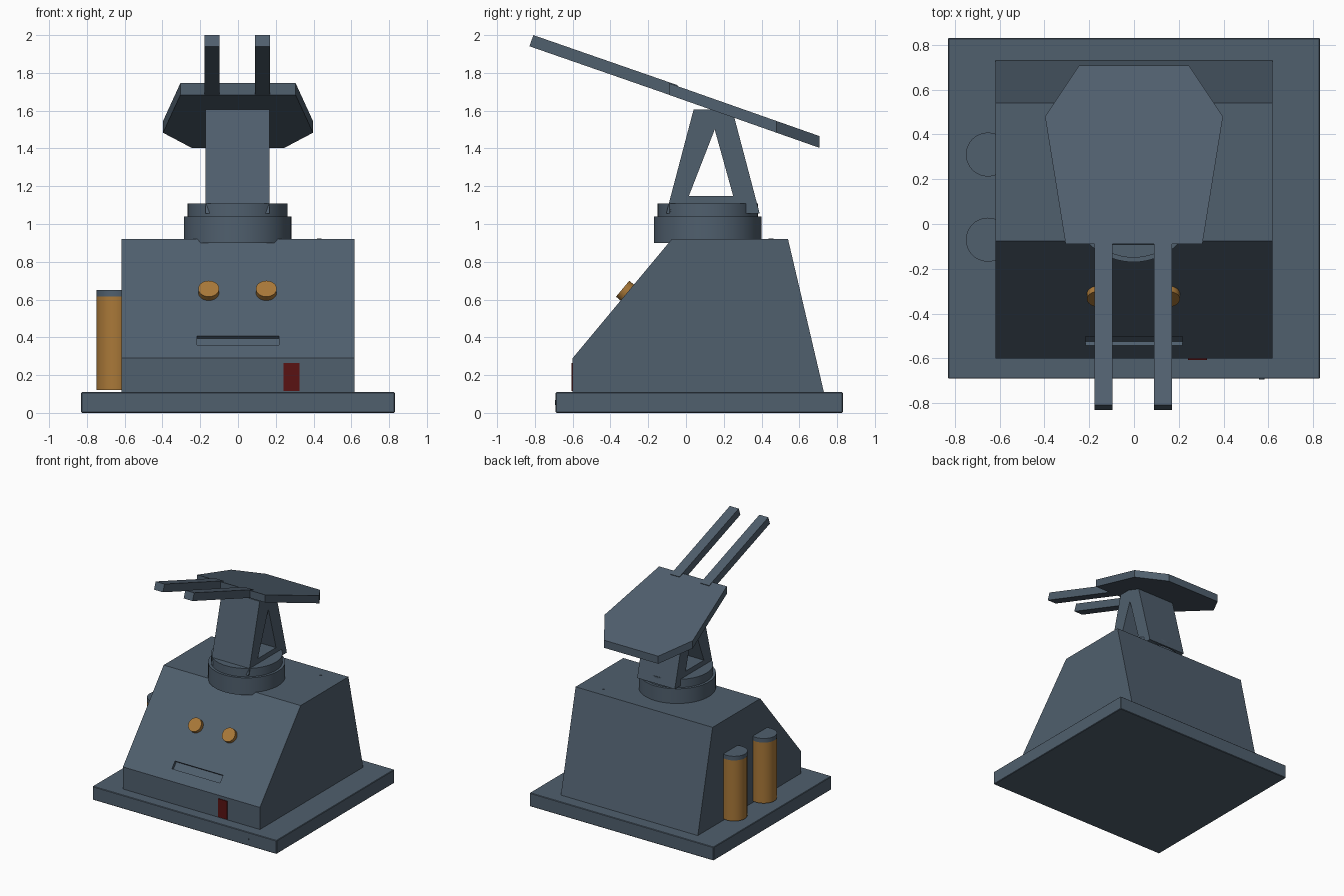
import bpy
import bmesh
import math
from mathutils import Vector

cube = bpy.data.objects.get("Cube")
if cube:
    bpy.data.objects.remove(cube, do_unlink=True)


def material(name, rgb):
    m = bpy.data.materials.new(name)
    m.use_nodes = True
    m.diffuse_color = (*rgb, 1)
    m.node_tree.nodes["Principled BSDF"].inputs["Base Color"].default_value = (*rgb, 1)
    return m


STEEL = material("blue_grey_steel", (0.08, 0.115, 0.155))
AMBER = material("amber", (0.40, 0.19, 0.04))
RED = material("dark_red", (0.10, 0.006, 0.006))


def prism(name, points, offset, mat):
    """Solid swept from a 3D outline along an offset vector."""
    bm = bmesh.new()
    face = bm.faces.new([bm.verts.new(p) for p in points])
    swept = bmesh.ops.extrude_face_region(bm, geom=[face])["geom"]
    bmesh.ops.translate(bm, vec=offset,
                        verts=[v for v in swept if isinstance(v, bmesh.types.BMVert)])
    bmesh.ops.recalc_face_normals(bm, faces=bm.faces)
    mesh = bpy.data.meshes.new(name)
    bm.to_mesh(mesh)
    bm.free()
    obj = bpy.data.objects.new(name, mesh)
    bpy.context.collection.objects.link(obj)
    mesh.materials.append(mat)
    return obj


def side_prism(name, profile, x0, x1, mat):
    """Side profile (y, z) swept across x."""
    return prism(name, [(x0, y, z) for y, z in profile], (x1 - x0, 0, 0), mat)


def box(name, lo, hi, mat):
    (x0, y0, z0), (x1, y1, z1) = lo, hi
    return side_prism(name, [(y0, z0), (y1, z0), (y1, z1), (y0, z1)], x0, x1, mat)


def cylinder(name, start, axis, radius, length, mat, sides=40):
    axis = Vector(axis).normalized()
    bpy.ops.mesh.primitive_cylinder_add(
        vertices=sides, radius=radius, depth=length,
        location=Vector(start) + axis * length / 2,
        rotation=axis.to_track_quat('Z', 'Y').to_euler())
    obj = bpy.context.object
    obj.name = name
    obj.data.materials.append(mat)
    bpy.ops.object.shade_smooth_by_angle(angle=math.radians(30))
    return obj


def cut(obj, cutter):
    mod = obj.modifiers.new("cut", 'BOOLEAN')
    mod.operation = 'DIFFERENCE'
    mod.solver = 'EXACT'
    mod.object = cutter
    cutter.hide_render = True
    bpy.context.view_layer.objects.active = obj
    bpy.ops.object.modifier_apply(modifier=mod.name)
    bpy.data.objects.remove(cutter, do_unlink=True)


# Base slab
base = box("base_slab", (-0.83, -0.69, 0), (0.83, 0.83, 0.11), STEEL)
bevel = base.modifiers.new("soft_edges", 'BEVEL')
bevel.width = 0.004

# Sloped housing with a recessed slot in its front
body = side_prism("housing", [(-0.60, 0.11), (-0.60, 0.29), (-0.075, 0.92),
                              (0.54, 0.92), (0.73, 0.11)], -0.618, 0.618, STEEL)
up_slope = Vector((0, 0.525, 0.63)).normalized()
outward = Vector((0, -up_slope.z, up_slope.y))


def on_slope(x, z):
    return Vector((x, -0.60 + (z - 0.29) * 0.525 / 0.63, z))


low, high = on_slope(-0.217, 0.36), on_slope(-0.217, 0.408)
slot = prism("slot_cutter", [low + outward * 0.03, high + outward * 0.03,
                             high - outward * 0.022, low - outward * 0.022],
             (0.434, 0, 0), STEEL)
cut(body, slot)

# Front lamps and red panel
for side, x in (("right", -0.155), ("left", 0.15)):
    cylinder(side + "_lamp", on_slope(x, 0.637) - outward * 0.01, outward,
             0.055, 0.042, AMBER, 32)
box("red_panel", (0.242, -0.606, 0.115), (0.325, -0.599, 0.264), RED)

# Canisters sunk into the right wall
for label, y in (("front", -0.07), ("rear", 0.31)):
    cylinder(label + "_canister", (-0.652, y, 0.122), (0, 0, 1), 0.097, 0.495, AMBER)
    cylinder(label + "_canister_cap", (-0.652, y, 0.617), (0, 0, 1), 0.098, 0.034, STEEL)

# Turntable
cylinder("turntable_lower", (-0.002, 0.115, 0.90), (0, 0, 1), 0.285, 0.14, STEEL, 56)
cylinder("turntable_upper", (-0.002, 0.115, 1.03), (0, 0, 1), 0.265, 0.078, STEEL, 56)

# Small studs
cylinder("base_stud", (0.57, -0.688, 0.055), (0, -1, 0), 0.012, 0.005, STEEL, 16)
cylinder("roof_stud", (0.43, 0.45, 0.918), (0, 0, 1), 0.012, 0.005, STEEL, 16)
for side, x in (("right", -0.167), ("left", 0.163)):
    cylinder(side + "_turntable_stud", (x, -0.085, 1.07), (x, -0.2, 0),
             0.015, 0.006, STEEL, 16)

# Gun pedestal with a triangular opening
pedestal = side_prism("gun_pedestal", [(-0.105, 1.055), (0.04, 1.605),
                                       (0.245, 1.605), (0.39, 1.055)],
                      -0.172, 0.168, STEEL)
opening = side_prism("opening_cutter", [(0.015, 1.148), (0.152, 1.5), (0.25, 1.148)],
                     -0.4, 0.4, STEEL)
cut(pedestal, opening)

# Tilted top plate
half = [(0.305, -0.09), (0.397, 0.48), (0.245, 0.708)]
outline = half + [(-x, y) for x, y in reversed(half)]
prism("top_plate", [(x, y, 1.714 - 0.352 * y) for x, y in outline],
      (0, 0, -0.062), STEEL)

# Twin barrels
for side, x in (("right", -0.137), ("left", 0.13)):
    side_prism(side + "_barrel", [(-0.808, 2.0), (-0.045, 1.735),
                                  (-0.066, 1.676), (-0.829, 1.941)],
               x - 0.04, x + 0.04, STEEL)
